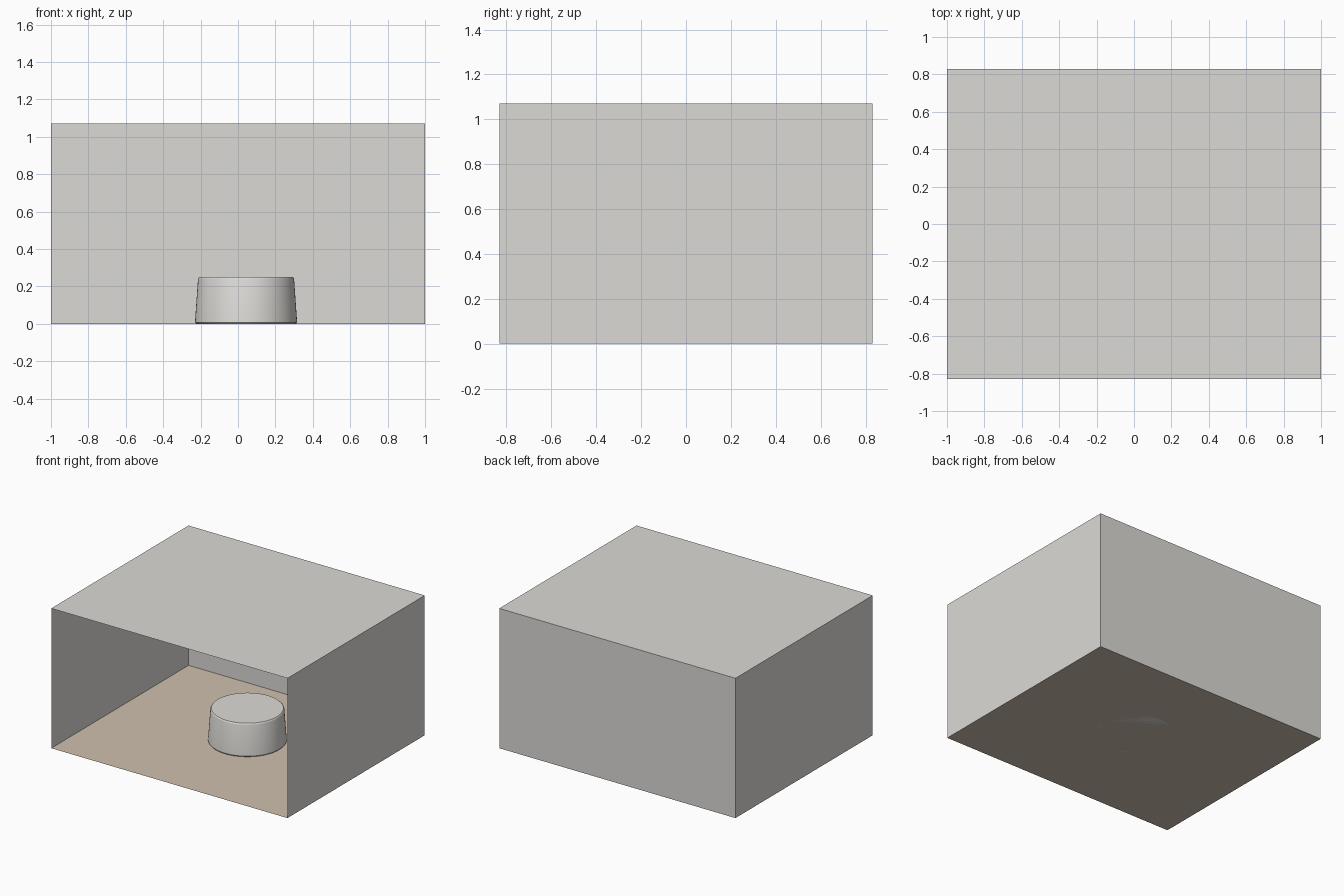
import bpy, bmesh, math
from mathutils import Vector

if "Cube" in bpy.data.objects:
    bpy.data.objects.remove(bpy.data.objects["Cube"])

W, D, H = 1.0, 0.83, 1.07   # half width, half depth, height


def material(name, rgb):
    m = bpy.data.materials.new(name)
    m.diffuse_color = (*rgb, 1)
    m.use_nodes = True
    m.node_tree.nodes["Principled BSDF"].inputs["Base Color"].default_value = m.diffuse_color
    return m


wall_mat = material("warm_grey_wall", (0.72, 0.70, 0.67))
floor_mat = material("tan_floor", (0.62, 0.53, 0.42))
seat_mat = material("light_grey_fabric", (0.72, 0.71, 0.68))


def make_object(name, bm, mat):
    mesh = bpy.data.meshes.new(name)
    bm.to_mesh(mesh)
    bm.free()
    mesh.materials.append(mat)
    obj = bpy.data.objects.new(name, mesh)
    bpy.context.collection.objects.link(obj)
    return obj


def panel(name, origin, u, v, mat):
    """Thin room panel spanned by two edge vectors, facing u x v."""
    o, u, v = Vector(origin), Vector(u), Vector(v)
    bm = bmesh.new()
    bm.faces.new([bm.verts.new(p) for p in (o, o + u, o + u + v, o + v)])
    return make_object(name, bm, mat)


# Room shell, open at the front, with faces turned inwards
X, Y, Z = (2 * W, 0, 0), (0, 2 * D, 0), (0, 0, H)
panel("floor", (-W, -D, 0), X, Y, floor_mat)
panel("ceiling", (-W, -D, H), Y, X, wall_mat)
panel("left_wall", (-W, -D, 0), Y, Z, wall_mat)
panel("right_wall", (W, -D, 0), Z, Y, wall_mat)
panel("back_wall", (-W, D, 0), X, Z, wall_mat)

# Round tapered pouf: lathe a profile of (radius, height)
profile = [(0.266, 0.0), (0.273, 0.008), (0.257, 0.238), (0.255, 0.245), (0.250, 0.25)]
SEG = 64
bm = bmesh.new()
rings = [[bm.verts.new((0.043 + r * math.cos(2 * math.pi * i / SEG),
                        0.052 + r * math.sin(2 * math.pi * i / SEG), z))
          for i in range(SEG)] for r, z in profile]
for a, b in zip(rings, rings[1:]):
    for i in range(SEG):
        j = (i + 1) % SEG
        bm.faces.new((a[i], a[j], b[j], b[i]))
bm.faces.new(rings[-1])
bm.faces.new(rings[0][::-1])
pouf = make_object("pouf", bm, seat_mat)
bpy.context.view_layer.objects.active = pouf
pouf.select_set(True)
bpy.ops.object.shade_smooth_by_angle(angle=math.radians(30))
